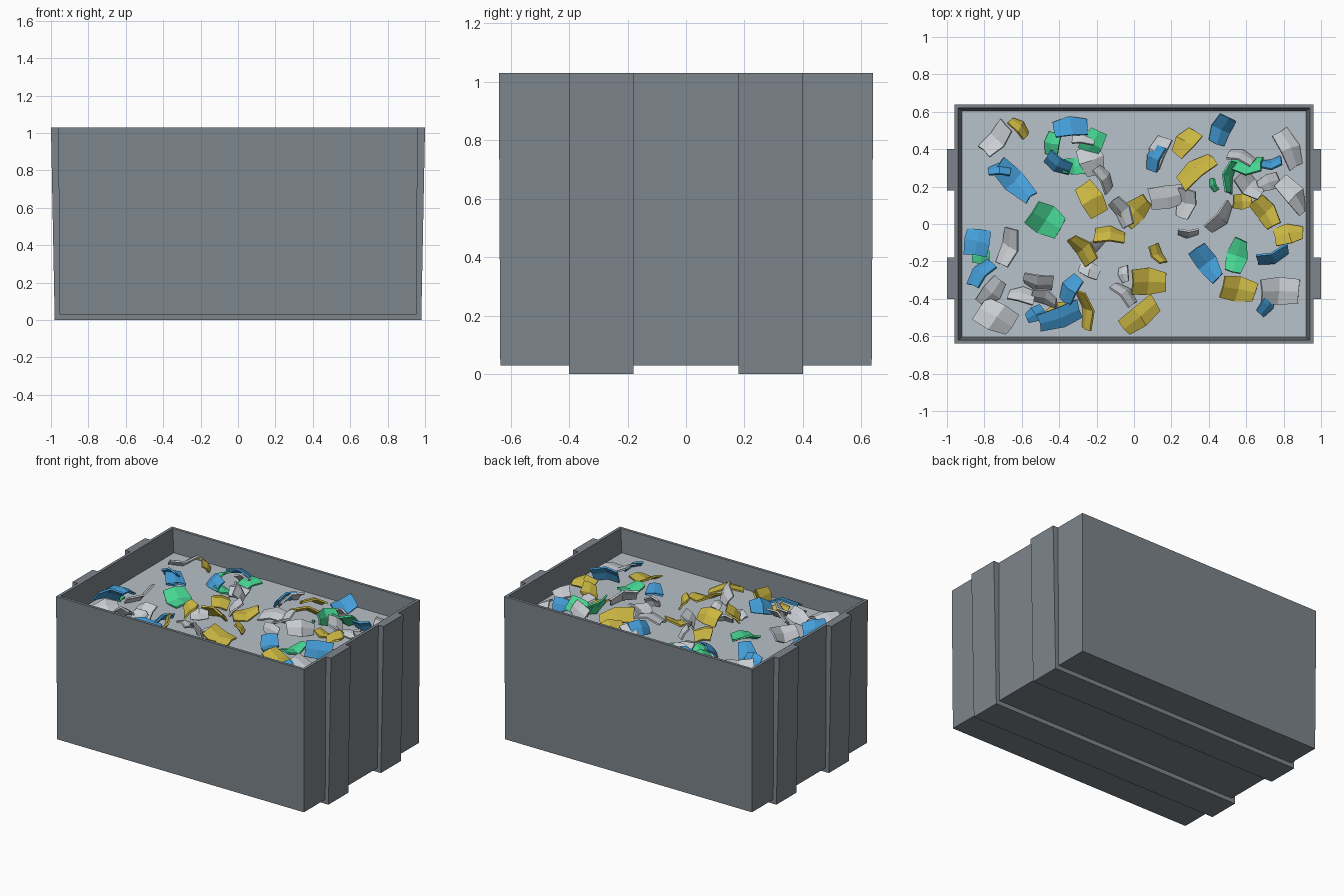
import bpy, bmesh, math, random
from mathutils import Matrix, Vector

random.seed(4)
if "Cube" in bpy.data.objects:
    bpy.data.objects.remove(bpy.data.objects["Cube"], do_unlink=True)

FILL_Z = 0.87


def material(name, srgb):
    linear = [((c + 0.055) / 1.055) ** 2.4 for c in srgb]
    mat = bpy.data.materials.new(name)
    mat.use_nodes = True
    mat.diffuse_color = (*linear, 1)
    mat.node_tree.nodes["Principled BSDF"].inputs["Base Color"].default_value = (*linear, 1)
    return mat


def add_object(name, bm, mat):
    bmesh.ops.recalc_face_normals(bm, faces=bm.faces)
    mesh = bpy.data.meshes.new(name)
    bm.to_mesh(mesh)
    bm.free()
    mesh.materials.append(mat)
    obj = bpy.data.objects.new(name, mesh)
    bpy.context.collection.objects.link(obj)
    return obj


def rectangle(bm, half_x, half_y, z):
    corners = [(-1, -1), (1, -1), (1, 1), (-1, 1)]
    return [bm.verts.new((sx * half_x, sy * half_y, z)) for sx, sy in corners]


def loft_box(name, sections, mat):
    """Join rectangular sections (half x, half y, z) and cap both ends."""
    bm = bmesh.new()
    rings = [rectangle(bm, *section) for section in sections]
    for low, high in zip(rings, rings[1:]):
        for i in range(4):
            j = (i + 1) % 4
            bm.faces.new((low[i], low[j], high[j], high[i]))
    bm.faces.new(rings[0])
    bm.faces.new(rings[-1])
    return add_object(name, bm, mat)


def strap(name, y_min, y_max, mat):
    """Flat band running down one end, under the base and up the other end."""
    half = [(0.98, 0), (1.0, 1.03), (0.96, 1.03), (0.955, 0.03)]
    profile = half + [(-x, z) for x, z in reversed(half)]
    bm = bmesh.new()
    face = bm.faces.new([bm.verts.new((x, y_min, z)) for x, z in profile])
    swept = bmesh.ops.extrude_face_region(bm, geom=[face])["geom"]
    moved = [v for v in swept if isinstance(v, bmesh.types.BMVert)]
    bmesh.ops.translate(bm, verts=moved, vec=(0, y_max - y_min, 0))
    return add_object(name, bm, mat)


def add_shard(bm, x, y, length, width, angle):
    """One curved, ragged fragment; narrow ones stand on edge."""
    x, y, length, width = (v / 100 for v in (x, y, length, width))
    true_width = max(width, min(0.11, length * 0.7))
    roll = min(math.acos(width / true_width), 1.1) * random.choice((-1, 1))
    roll += random.uniform(-0.2, 0.2)
    turn = (Matrix.Rotation(math.radians(angle), 3, "Z")
            @ Matrix.Rotation(random.uniform(-0.25, 0.25), 3, "Y")
            @ Matrix.Rotation(roll, 3, "X"))
    curl = random.choice((-1, 1, 1)) * length * 0.15
    points = []
    for u in (-0.5, 0, 0.5):
        taper = random.uniform(0.6, 1.0) if u else 1.05
        for v in (-0.5, 0, 0.5):
            arch = curl * (1 - 4 * u * u) + 0.08 * true_width * (1 - 4 * v * v)
            jag = random.uniform(-0.1, 0.1) * length
            points.append(turn @ Vector((u * length + jag * abs(v),
                                         v * true_width * taper, arch)))
    # Rest the lowest corner just inside the filling
    lift = FILL_Z - 0.005 - min(p.z for p in points) + random.uniform(0, 0.015)
    verts = [bm.verts.new(p + Vector((x, y, lift))) for p in points]
    for v in verts:
        v.co.x = max(-0.91, min(0.91, v.co.x))
        v.co.y = max(-0.59, min(0.59, v.co.y))
    for i in (0, 1, 3, 4):
        bm.faces.new((verts[i], verts[i + 3], verts[i + 4], verts[i + 1]))


def shard_group(name, mat, layout):
    """Layout rows: x, y, length, width in hundredths, heading in degrees."""
    bm = bmesh.new()
    for row in layout:
        add_shard(bm, *row)
    obj = add_object(name, bm, mat)
    solid = obj.modifiers.new("thickness", "SOLIDIFY")
    solid.thickness = 0.012
    solid.offset = 0


steel = material("steel grey", (0.49, 0.52, 0.55))
dust = material("pale grey filling", (0.72, 0.76, 0.79))
yellow = material("yellow", (0.80, 0.72, 0.26))
blue = material("blue", (0.27, 0.62, 0.85))
green = material("green", (0.28, 0.84, 0.58))
white = material("light grey", (0.79, 0.81, 0.83))

# Open container with thin tapering walls
loft_box("container_body", [
    (0.955, 0.635, 0.03), (0.96, 0.64, 1.03), (0.94, 0.62, 1.03),
    (0.92, 0.605, FILL_Z), (0.92, 0.605, 0.06)], steel)

# Two bands wrapped round the ends and base
strap("front_strap", -0.40, -0.18, steel)
strap("back_strap", 0.18, 0.40, steel)

# Level filling
loft_box("filling", [(0.92, 0.605, FILL_Z - 0.04), (0.92, 0.605, FILL_Z)], dust)

# Scattered fragments
shard_group("yellow_shards", yellow, [
    (-62, 51, 12, 6, -45), (28, 43, 16, 9, 50), (34, 28, 22, 8, 38),
    (-23, 13, 18, 12, -60), (1, 7, 17, 12, 45), (70, 6, 17, 9, -55),
    (83, -6, 15, 10, 10), (-13, -7, 16, 7, -5), (-28, -14, 17, 9, -50),
    (13, -16, 11, 5, -60), (8, -31, 18, 14, 0), (56, -35, 18, 13, -10),
    (3, -49, 22, 11, 40), (-27, -46, 21, 6, -80), (-40, -47, 12, 10, 20),
    (58, 12, 10, 8, 0)])
shard_group("blue_shards", blue, [
    (-34, 51, 18, 9, 5), (47, 50, 16, 9, 65), (-64, 23, 24, 12, -45),
    (-72, 28, 12, 6, 0), (-40, 33, 14, 8, -30), (-84, -10, 14, 13, 80),
    (-81, -27, 16, 8, 50), (39, -21, 20, 11, -55), (74, -16, 17, 5, 20),
    (-33, -35, 16, 9, 60), (-40, -49, 22, 10, 20), (-53, -48, 10, 8, 30),
    (70, -43, 12, 7, 60), (12, 35, 14, 7, 70), (73, 33, 12, 2, 10)])
shard_group("green_shards", green, [
    (-43, 43, 12, 8, 80), (-22, 44, 14, 11, 60), (-32, 31, 12, 8, 0),
    (-47, 2, 18, 16, -30), (52, 25, 17, 6, 80), (60, 32, 16, 6, 0),
    (55, -17, 18, 11, 75), (-82, -17, 9, 8, 0), (43, 21, 7, 2, -70)])
shard_group("light_grey_shards", white, [
    (-74, 46, 18, 9, 50), (14, 38, 17, 7, 70), (-27, 45, 12, 5, -10),
    (57, 35, 14, 4, -20), (82, 40, 20, 9, -65), (-23, 34, 16, 13, -70),
    (-17, 24, 14, 6, -60), (-7, 6, 16, 9, -60), (18, 15, 18, 12, 10),
    (27, 11, 16, 9, 80), (45, 4, 18, 8, 50), (62, 21, 16, 9, -45),
    (72, 22, 12, 8, 20), (85, 15, 22, 10, -50), (29, -4, 11, 4, 0),
    (-68, -12, 20, 8, 75), (-51, -30, 16, 9, -10), (-77, -36, 16, 10, 50),
    (-74, -50, 20, 15, -30), (-60, -39, 14, 7, -10), (-48, -40, 14, 7, -20),
    (78, -36, 20, 14, 0), (-24, -25, 11, 7, -20), (-5, -27, 8, 5, -80),
    (-6, -38, 15, 4, -45), (-22, -11, 11, 5, 30)])
